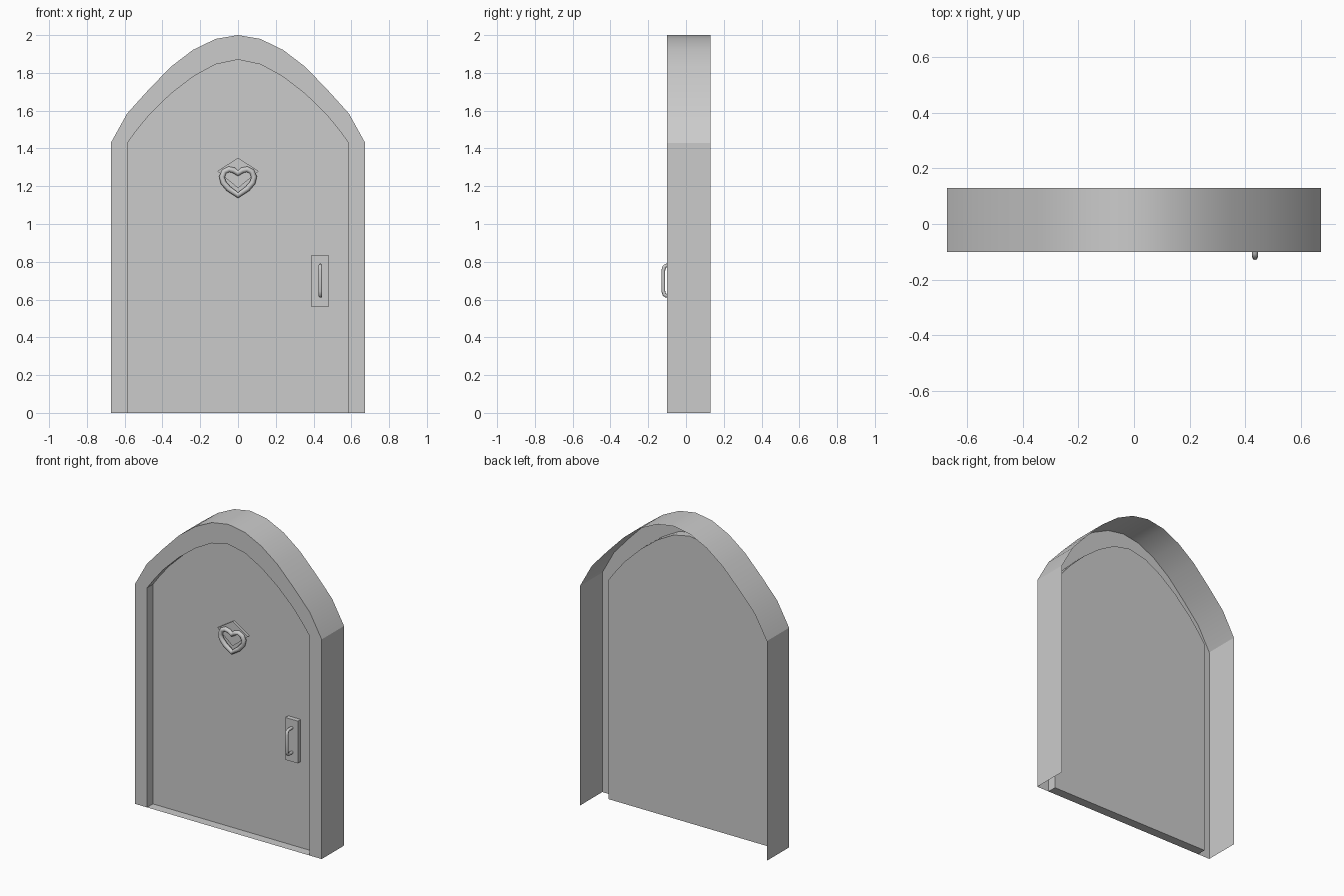
import bpy, bmesh

if "Cube" in bpy.data.objects:
    bpy.data.objects.remove(bpy.data.objects["Cube"])

FRONT, BACK, DOOR_Y = -0.10, 0.13, -0.04


def make_object(name, faces, smooth=False):
    """Build a mesh from faces given as lists of points, welding shared corners."""
    bm = bmesh.new()
    for f in faces:
        bm.faces.new([bm.verts.new(p) for p in f])
    bmesh.ops.remove_doubles(bm, verts=bm.verts[:], dist=1e-5)
    mesh = bpy.data.meshes.new(name)
    bm.to_mesh(mesh)
    bm.free()
    ob = bpy.data.objects.new(name, mesh)
    bpy.context.collection.objects.link(ob)
    if smooth:
        mesh.shade_smooth()
        bpy.context.view_layer.objects.active = ob
        ob.select_set(True)
        bpy.ops.object.shade_smooth_by_angle(angle=0.35)
        ob.select_set(False)
    return ob


def mirrored(half):
    """Right half listed from bottom to the centre -> full path, left to right."""
    left = [(-x, z) for x, z in half]
    return left + list(reversed(half[:-1]))


def at(path, y):
    return [(x, y, z) for x, z in path]


def strip(a, b):
    return [[a[i], b[i], b[i + 1], a[i + 1]] for i in range(len(a) - 1)]


def prism(name, outline, y0, y1):
    """Plate with a front outline (x, z) extruded between two depths."""
    f, b = at(outline, y0), at(outline, y1)
    ob = make_object(name, [f, b[::-1]] + strip(f + f[:1], b + b[:1]))
    bm = bmesh.new()
    bm.from_mesh(ob.data)
    bmesh.ops.recalc_face_normals(bm, faces=bm.faces[:])
    bm.to_mesh(ob.data)
    bm.free()
    return ob


def tube(name, points, radius, cyclic=False):
    cu = bpy.data.curves.new(name, 'CURVE')
    cu.dimensions = '3D'
    cu.bevel_depth = radius
    cu.bevel_resolution = 2
    cu.use_fill_caps = True
    sp = cu.splines.new('POLY')
    sp.points.add(len(points) - 1)
    for p, co in zip(sp.points, points):
        p.co = (*co, 1)
    sp.use_cyclic_u = cyclic
    ob = bpy.data.objects.new(name, cu)
    bpy.context.collection.objects.link(ob)
    return ob


# Arched frame: open-backed shell with outer wall, front ring, reveal and sill
outer = mirrored([(.673, 0), (.673, 1.43), (.587, 1.585), (.476, 1.708), (.356, 1.832),
                  (.238, 1.922), (.118, 1.98), (0, 2.0)])
inner = mirrored([(.585, 0), (.585, 1.43), (.535, 1.498), (.468, 1.58), (.355, 1.69),
                  (.238, 1.78), (.12, 1.845), (0, 1.87)])
rings = [at(outer, BACK), at(outer, FRONT), at(inner, FRONT), at(inner, DOOR_Y)]
faces = [f for a, b in zip(rings, rings[1:]) for f in strip(a, b)]
faces.append([rings[2][0], rings[2][-1], rings[3][-1], rings[3][0]])
make_object("door_frame", faces, smooth=True)

# Door panel
make_object("door_panel", [at(inner, DOOR_Y)[::-1]])

# Handle plate and bent pull handle
prism("handle_plate", [(.39, .56), (.48, .56), (.48, .835), (.39, .835)], -.07, DOOR_Y)
half = [(-.068, .62), (-.105, .62), (-.115, .627), (-.12, .645)]
pull = half + [(y, 1.40 - z) for y, z in reversed(half)]
tube("pull_handle", [(.436, y, z) for y, z in pull], .01)

# Diamond backing plate and heart-shaped ring
prism("heart_backplate", [(0, 1.19), (.11, 1.28), (0, 1.35), (-.11, 1.28)], -.055, DOOR_Y)
heart_half = [(0, 1.152), (.05, 1.187), (.078, 1.22), (.085, 1.25), (.073, 1.278),
              (.048, 1.29), (.022, 1.284), (0, 1.268)]
heart = heart_half + [(-x, z) for x, z in heart_half[-2:0:-1]]
tube("heart_ring", at(heart, -.06), .015, cyclic=True)
